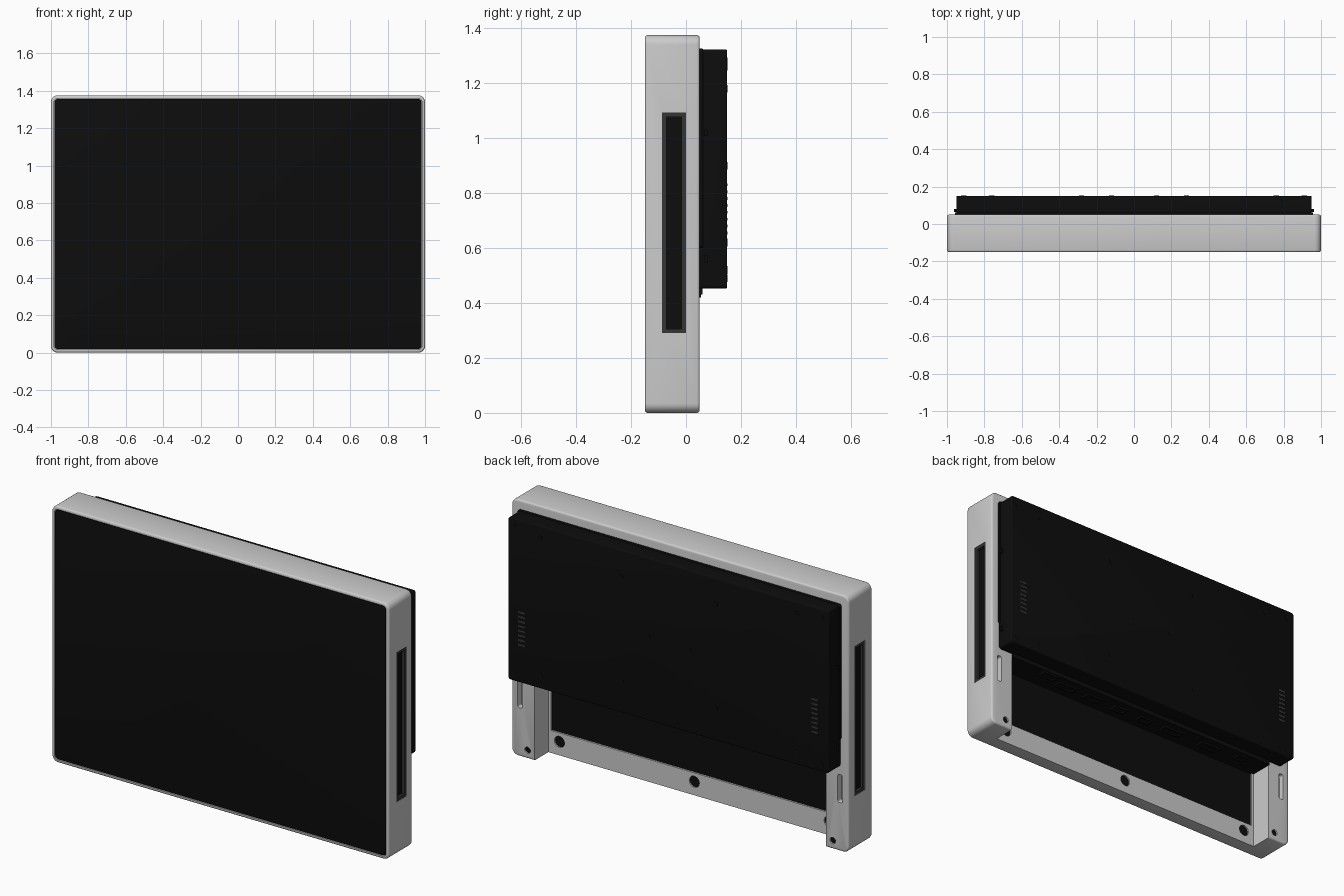
import bpy, bmesh, math
from mathutils import Matrix

if "Cube" in bpy.data.objects:
    bpy.data.objects.remove(bpy.data.objects["Cube"])


def material(name, v):
    m = bpy.data.materials.new(name)
    m.diffuse_color = (v, v, v, 1)
    m.use_nodes = True
    m.node_tree.nodes["Principled BSDF"].inputs["Base Color"].default_value = m.diffuse_color
    return m


BLACK = material("black_plastic", 0.004)
DARK = material("dark_grey", 0.035)


def finish(name, bm, mat):
    bmesh.ops.recalc_face_normals(bm, faces=bm.faces[:])
    me = bpy.data.meshes.new(name)
    bm.to_mesh(me)
    bm.free()
    ob = bpy.data.objects.new(name, me)
    bpy.context.collection.objects.link(ob)
    if mat:
        me.materials.append(mat)
    smooth(ob)
    return ob


def smooth(ob):
    ob.data.shade_smooth()
    ob.data.set_sharp_from_angle(angle=math.radians(35))


def block(name, x, y, z, mat=None, r=0, b=0):
    """Box from (min, max) ranges; r rounds the y-running edges, b softens the front and back rims."""
    bm = bmesh.new()
    bmesh.ops.create_cube(bm, size=1)
    for v in bm.verts:
        v.co = [lo + (c + 0.5) * (hi - lo) for c, (lo, hi) in zip(v.co, (x, y, z))]
    if r:
        side = [e for e in bm.edges if abs(e.verts[0].co.y - e.verts[1].co.y) > 1e-5]
        bmesh.ops.bevel(bm, geom=side, offset=r, segments=6, profile=0.5, affect='EDGES')
    if b:
        rim = [e for e in bm.edges if abs(e.verts[0].co.y - e.verts[1].co.y) < 1e-5]
        bmesh.ops.bevel(bm, geom=rim, offset=b, segments=3, profile=0.5, affect='EDGES')
    return finish(name, bm, mat)


def disc(name, x, z, r, y0, y1, mat=None):
    """Cylinder running along y."""
    bm = bmesh.new()
    m = Matrix.Translation((x, (y0 + y1) / 2, z)) @ Matrix.Rotation(math.pi / 2, 4, 'X')
    bmesh.ops.create_cone(bm, cap_ends=True, segments=24, radius1=r, radius2=r,
                          depth=y1 - y0, matrix=m)
    return finish(name, bm, mat)


def cut(target, cutters):
    bpy.context.view_layer.objects.active = target
    for c in cutters:
        c.hide_render = True
        mod = target.modifiers.new("cut", 'BOOLEAN')
        mod.operation, mod.solver, mod.object = 'DIFFERENCE', 'EXACT', c
        bpy.ops.object.modifier_apply(modifier=mod.name)
        bpy.data.objects.remove(c)
    smooth(target)


def span(s, a, b):
    """Range mirrored to side s."""
    return tuple(sorted((s * a, s * b)))


# outer frame with screen recess and open bay low at the back
frame = block("frame", (-1, 1), (-0.15, 0.05), (0, 1.375), r=0.035, b=0.01)
cutters = [
    block("c", (-0.984, 0.984), (-0.2, -0.138), (0.016, 1.359), r=0.022),
    block("c", (-0.865, 0.865), (-0.07, 0.1), (-0.1, 0.47)),
    block("c", (-0.85, 0.85), (-0.082, 0.1), (0.12, 0.46)),
]
for s in (-1, 1):
    cutters += [
        block("c", span(s, 0.975, 1.1), (-0.087, 0.0), (0.29, 1.093)),       # side handle opening
        block("c", span(s, 0.935, 0.963), (0.02, 0.1), (0.26, 0.41), r=0.01),  # leg slot
        disc("c", s * 0.905, 0.045, 0.017, 0.03, 0.1),                        # leg screw hole
    ]
for x in (-0.8, 0, 0.8):
    cutters.append(disc("c", x, 0.072, 0.03, -0.09, 0.0))
cut(frame, cutters)

# front screen
block("screen", (-0.981, 0.981), (-0.149, -0.136), (0.019, 1.356), BLACK, r=0.02, b=0.002)

# side vents: dark rim with a recessed black strip
for s in (-1, 1):
    rim = block("side_vent_rim", span(s, 0.97, 0.998), (-0.087, 0.0), (0.29, 1.093), DARK)
    cut(rim, [block("c", span(s, 0.982, 1.1), (-0.071, -0.016), (0.306, 1.077))])
    block("side_vent_strip", span(s, 0.965, 0.984), (-0.071, -0.016), (0.306, 1.077), BLACK)
    disc("leg_screw", s * 0.905, 0.045, 0.0168, 0.025, 0.042, BLACK)

# bolts in the bottom rail
for x in (-0.8, 0, 0.8):
    disc("rail_bolt", x, 0.072, 0.0297, -0.095, -0.077, BLACK)

# black panel in the bay, and body filling the bay above it
block("bay_panel", (-0.849, 0.849), (-0.09, -0.078), (0.121, 0.47), BLACK)
block("inner_body", (-0.864, 0.864), (-0.079, 0.06), (0.43, 0.5), BLACK)

# electronics housing on the back, with a slight flange at the frame
block("rear_housing", (-0.95, 0.95), (0.04, 0.15), (0.453, 1.323), BLACK, r=0.012, b=0.005)
block("rear_flange", (-0.957, 0.957), (0.04, 0.062), (0.6, 1.326), BLACK, r=0.012, b=0.004)

# connectors along the housing underside
for x, w, y in ((0.6, 0.05, 0.03), (0.46, 0.06, 0.0), (0.28, 0.05, 0.0), (0.1, 0.04, 0.0),
                (-0.07, 0.04, 0.0), (-0.25, 0.06, 0.0), (-0.5, 0.06, 0.0), (-0.7, 0.03, 0.02)):
    port = block("connector", (x - w, x + w), (y - 0.025, y + 0.025), (0.42, 0.44), BLACK)
    cut(port, [block("c", (x - w + 0.01, x + w - 0.01), (y - 0.015, y + 0.015), (0.4, 0.428))])

# housing fasteners: edge screws and mounting pattern
for s in (-1, 1):
    for x, z in ((0.91, 1.28), (0.76, 1.26), (0.91, 0.49), (0.76, 0.52), (0.28, 1.18), (0.28, 0.62), (0.12, 0.9)):
        disc("housing_screw", s * x, z, 0.014, 0.14, 0.1515, BLACK)
    # side knobs and rear vent slits
    for z in (0.56, 1.02):
        block("side_knob", span(s, 0.94, 0.962), (0.065, 0.08), (z - 0.012, z + 0.012), BLACK)
    for i in range(8):
        z = 0.65 + i * 0.025
        block("rear_vent_slit", span(s, 0.85, 0.89), (0.14, 0.151), (z, z + 0.01), DARK)
